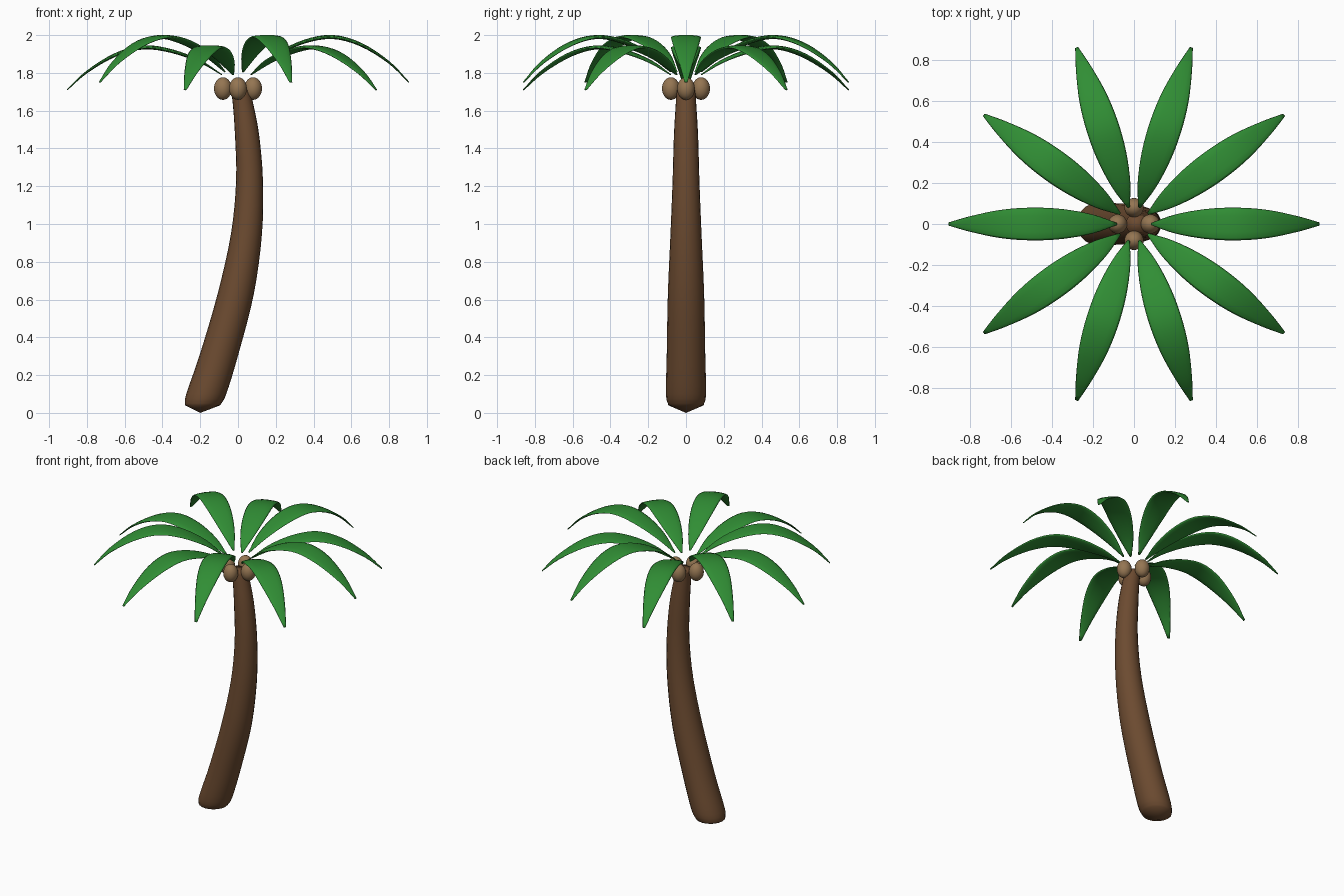
import bpy, bmesh
from math import sin, cos, tau
from mathutils import Vector

cube = bpy.data.objects.get("Cube")
if cube:
    bpy.data.objects.remove(cube)


def material(name, rgb):
    m = bpy.data.materials.new(name)
    m.use_nodes = True
    m.diffuse_color = (*rgb, 1)
    bsdf = next(n for n in m.node_tree.nodes if n.type == "BSDF_PRINCIPLED")
    bsdf.inputs["Base Color"].default_value = (*rgb, 1)
    bsdf.inputs["Roughness"].default_value = 0.8
    return m


BARK = material("bark brown", (0.15, 0.07, 0.03))
LEAF = material("leaf green", (0.03, 0.27, 0.035))
NUT = material("nut tan", (0.30, 0.18, 0.085))


def smooth_rows(rows, steps):
    """Catmull-Rom interpolation through rows of values."""
    rows = [Vector(r) for r in rows]
    pad = [2 * rows[0] - rows[1]] + rows + [2 * rows[-1] - rows[-2]]
    out = []
    for a, b, c, d in zip(pad, pad[1:], pad[2:], pad[3:]):
        for s in range(steps):
            t = s / steps
            out.append(0.5 * (2 * b + (c - a) * t + (2 * a - 5 * b + 4 * c - d) * t**2
                              + (3 * b - a - 3 * c + d) * t**3))
    return out + [rows[-1]]


def loft(name, rings, mat, tip=None):
    """Skin a tube through rings; the first end may close on a tip point."""
    bm = bmesh.new()
    loops = [[bm.verts.new(p) for p in ring] for ring in rings]
    n = len(loops[0])
    for a, b in zip(loops, loops[1:]):
        for i in range(n):
            j = (i + 1) % n
            bm.faces.new((a[i], a[j], b[j], b[i]))
    if tip:
        v = bm.verts.new(tip)
        for i in range(n):
            bm.faces.new((loops[0][i], v, loops[0][(i + 1) % n]))
    else:
        bm.faces.new(loops[0][::-1])
    bm.faces.new(loops[-1])
    bmesh.ops.recalc_face_normals(bm, faces=bm.faces)
    for f in bm.faces:
        f.smooth = True
    mesh = bpy.data.meshes.new(name)
    bm.to_mesh(mesh)
    bm.free()
    mesh.materials.append(mat)
    ob = bpy.data.objects.new(name, mesh)
    bpy.context.collection.objects.link(ob)
    return ob


# Leaning trunk: centre x, height, radius
trunk = [(-0.188, 0.04, 0.093), (-0.168, 0.1, 0.106), (-0.10, 0.31, 0.102),
         (-0.012, 0.63, 0.096), (0.045, 0.95, 0.082), (0.061, 1.23, 0.071),
         (0.048, 1.47, 0.064), (0.026, 1.64, 0.054), (0.01, 1.72, 0.05)]
angles = [tau * i / 20 for i in range(20)]
rings = [[(x + r * cos(a), r * sin(a), z) for a in angles]
         for x, z, r in smooth_rows(trunk, 4)]
loft("trunk", rings, BARK, tip=(-0.2, 0, 0))

# Arching fronds, alternately high and low: reach, height, half width
REACH = (0.085, 0.2, 0.35, 0.5, 0.65, 0.8, 0.905)
WIDTH = (0.006, 0.046, 0.073, 0.08, 0.069, 0.038, 0.008)
HIGH = (1.805, 1.895, 1.965, 1.99, 1.95, 1.855, 1.75)
LOW = (1.79, 1.86, 1.915, 1.935, 1.895, 1.805, 1.71)
section = [tau * i / 12 for i in range(12)]
for k in range(10):
    turn = tau * k / 10
    out = Vector((cos(turn), sin(turn), 0))
    side = Vector((-sin(turn), cos(turn), 0))
    spine = smooth_rows(list(zip(REACH, LOW if k % 2 else HIGH, WIDTH)), 4)
    rings = []
    for i, (r, z, w) in enumerate(spine):
        ahead = spine[min(i + 1, len(spine) - 1)] - spine[max(i - 1, 0)]
        up = (out * -ahead[1] + Vector((0, 0, ahead[0]))).normalized()
        thick = 0.002 + 0.11 * w
        rings.append([out * r + Vector((0, 0, z)) + side * (w * cos(a))
                      + up * (thick * sin(a)) for a in section])
    loft(f"frond_{k + 1}", rings, LEAF)

# Four nuts around the trunk top
for k in range(4):
    a = tau * k / 4
    bpy.ops.mesh.primitive_uv_sphere_add(
        segments=24, ring_count=14, radius=1,
        location=(0.08 * cos(a), 0.08 * sin(a), 1.717))
    nut = bpy.context.object
    nut.name = f"nut_{k + 1}"
    nut.scale = (0.047, 0.047, 0.06)
    nut.data.materials.append(NUT)
    bpy.ops.object.shade_smooth()
